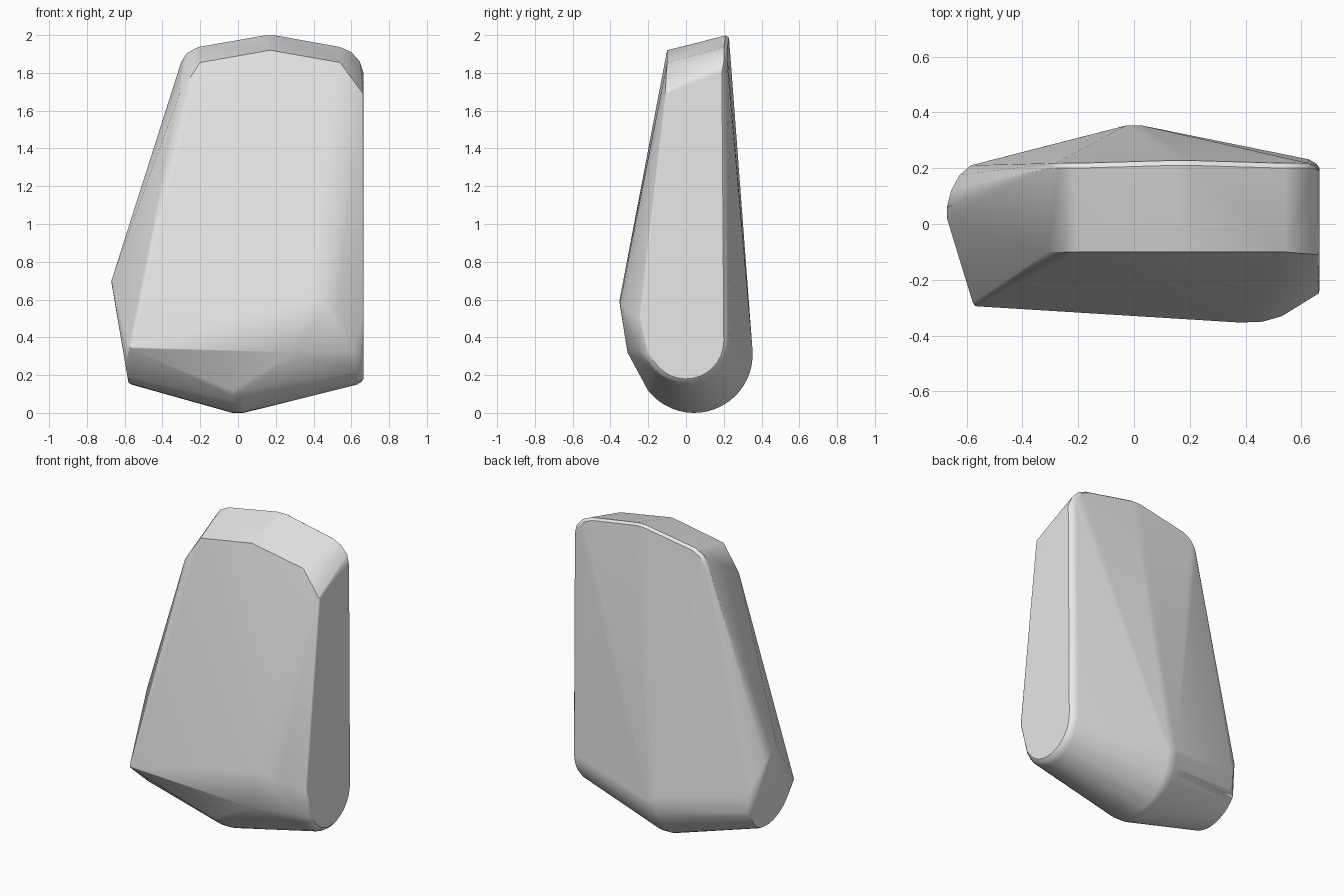
import bpy, bmesh
from math import sin, cos, radians
from mathutils import Vector

cube = bpy.data.objects.get("Cube")
if cube:
    bpy.data.objects.remove(cube, do_unlink=True)

stone = bpy.data.materials.new("stone grey")
stone.use_nodes = True
stone.diffuse_color = (0.8, 0.8, 0.8, 1)
stone.node_tree.nodes["Principled BSDF"].inputs["Base Color"].default_value = (0.8, 0.8, 0.8, 1)


def arc(x, cy, cz, r, start, end, n):
    """Points on an arc in a plane facing x."""
    angles = [radians(start + (end - start) * i / n) for i in range(n + 1)]
    return [Vector((x, cy + r * cos(a), cz + r * sin(a))) for a in angles]


points = []

# Rounded keel under the middle, and the rounded foot of the flat side
for x in (-0.03, 0.03):
    points += arc(x, 0.043, 0.31, 0.31, -142, 4, 20)
points += arc(0.665, 0.0, 0.38, 0.20, -160, 0, 14)
points += arc(0.652, 0.0, 0.38, 0.217, -160, 0, 14)
points += arc(0.625, 0.0, 0.38, 0.232, -160, 0, 14)

# Foot of the slanted side, leaning outwards as it rises
for p in arc(-0.58, 0.0, 0.36, 0.20, -150, -20, 12):
    p.x -= (p.z - 0.16) * 0.17
    points.append(p)
points += arc(-0.565, 0.0, 0.36, 0.21, -150, 0, 12)

# Pointed bulge on the slanted side
bulge = [(-0.67, 0.02, 0.70), (-0.67, 0.06, 0.69), (-0.655, 0.12, 0.64),
         (-0.625, 0.175, 0.53), (-0.585, 0.21, 0.42)]
# Lower front brow
brow = [(-0.578, -0.28, 0.36), (-0.57, -0.293, 0.34), (-0.56, -0.295, 0.35),
        (0.38, -0.353, 0.59), (0.46, -0.350, 0.58), (0.53, -0.33, 0.56),
        (0.66, -0.25, 0.51), (0.665, -0.235, 0.50), (0.30, -0.31, 0.32),
        (0.61, -0.25, 0.33), (0.655, -0.21, 0.34)]
# Front rim of the crown
front_rim = [(-0.31, -0.10, 1.69), (-0.20, -0.10, 1.855), (0.17, -0.10, 1.92),
             (0.54, -0.10, 1.855), (0.655, -0.11, 1.70), (0.665, -0.10, 1.69)]
# Back rim of the crown, with rounded corners
back_rim = [(-0.31, 0.20, 1.82), (-0.30, 0.20, 1.86), (-0.27, 0.20, 1.905),
            (-0.21, 0.20, 1.937), (0.14, 0.21, 1.998), (0.20, 0.21, 1.998),
            (0.54, 0.20, 1.937), (0.60, 0.20, 1.91), (0.645, 0.20, 1.86),
            (0.665, 0.19, 1.80)]
points += [Vector(p) for p in bulge + brow + front_rim + back_rim]

# Softened back edge: the rim repeated slightly inwards and further back
centre = Vector((0.17, 0.2, 1.7))
for p in back_rim:
    q = Vector(p)
    points.append(q + (centre - q) * 0.04 + Vector((0, 0.018, 0)))

# Wrap all sections in one solid
bm = bmesh.new()
for p in points:
    bm.verts.new(p)
hull = bmesh.ops.convex_hull(bm, input=bm.verts)
unused = {g for g in hull["geom_interior"] + hull["geom_unused"]
          if isinstance(g, bmesh.types.BMVert)}
bmesh.ops.delete(bm, geom=list(unused), context="VERTS")
bmesh.ops.remove_doubles(bm, verts=bm.verts, dist=0.002)
bmesh.ops.dissolve_limit(bm, angle_limit=radians(1), verts=bm.verts, edges=bm.edges)
bmesh.ops.recalc_face_normals(bm, faces=bm.faces)

mesh = bpy.data.meshes.new("boulder")
bm.to_mesh(mesh)
bm.free()
mesh.materials.append(stone)
boulder = bpy.data.objects.new("boulder", mesh)
bpy.context.collection.objects.link(boulder)

# Smooth shading weighted towards the broad faces
bpy.ops.object.select_all(action="DESELECT")
boulder.select_set(True)
bpy.context.view_layer.objects.active = boulder
bpy.ops.object.shade_smooth_by_angle(angle=radians(30))
weighted = boulder.modifiers.new("broad face normals", "WEIGHTED_NORMAL")
weighted.keep_sharp = True
